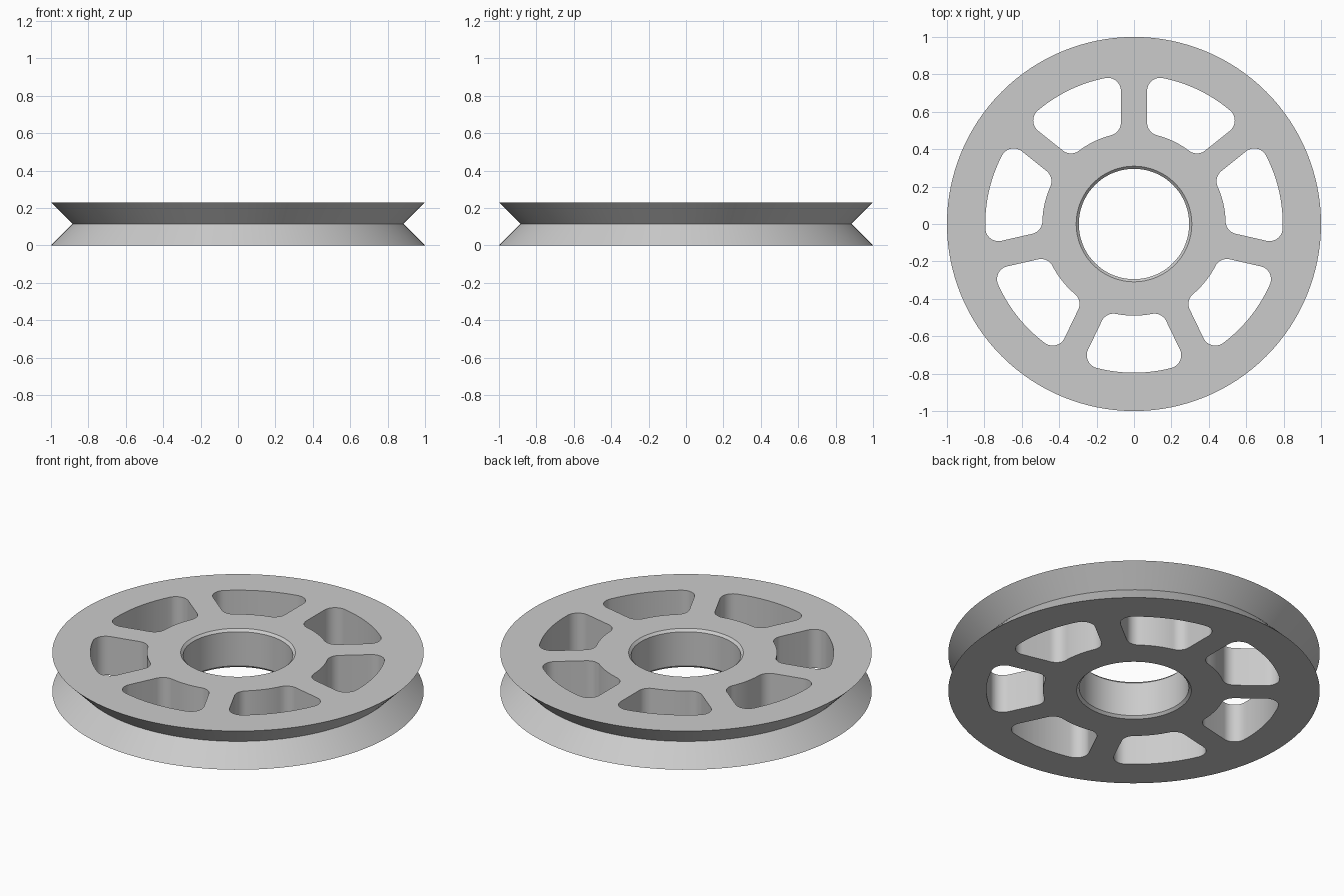
import bpy
import bmesh
from math import sin, cos, tau, sqrt, atan2, radians, pi
from mathutils import Matrix, Vector

HEIGHT = 0.23
SPOKES = 7
SEGMENTS = 128

cube = bpy.data.objects.get("Cube")
if cube:
    bpy.data.objects.remove(cube, do_unlink=True)

grey = bpy.data.materials.new("light grey")
grey.use_nodes = True
colour = (0.6, 0.6, 0.6, 1)
grey.diffuse_color = colour
grey.node_tree.nodes["Principled BSDF"].inputs["Base Color"].default_value = colour


def make_object(name, bm):
    bmesh.ops.recalc_face_normals(bm, faces=bm.faces)
    mesh = bpy.data.meshes.new(name)
    bm.to_mesh(mesh)
    bm.free()
    mesh.materials.append(grey)
    obj = bpy.data.objects.new(name, mesh)
    bpy.context.collection.objects.link(obj)
    return obj


def lathe(name, profile):
    """Revolve a closed (radius, z) profile around the z axis."""
    bm = bmesh.new()
    rings = [[bm.verts.new((r * cos(tau * i / SEGMENTS), r * sin(tau * i / SEGMENTS), z))
              for i in range(SEGMENTS)] for r, z in profile]
    for k, ring in enumerate(rings):
        above = rings[(k + 1) % len(rings)]
        for i in range(SEGMENTS):
            j = (i + 1) % SEGMENTS
            bm.faces.new((ring[i], ring[j], above[j], above[i]))
    return make_object(name, bm)


def arc(centre, radius, start, end, steps):
    return [centre + radius * Vector((cos(a), sin(a)))
            for a in (start + (end - start) * i / steps for i in range(steps + 1))]


def window_outline(inner, outer, half_spoke, fillet):
    """Rounded opening centred on +x, between two parallel-sided spokes."""
    half = pi / SPOKES
    offset = half_spoke + fillet

    def fillet_centre(dist):
        along = sqrt(dist * dist - offset * offset)
        return Matrix.Rotation(half, 2) @ Vector((along, -offset))

    c_out = fillet_centre(outer - fillet)
    c_in = fillet_centre(inner + fillet)
    a_out, a_in = atan2(c_out.y, c_out.x), atan2(c_in.y, c_in.x)
    side = half + pi / 2
    upper = arc(Vector((0, 0)), outer, 0, a_out, 10)
    upper += arc(c_out, fillet, a_out, side, 10)[1:]
    upper += arc(c_in, fillet, side, a_in + pi, 10)
    upper += arc(Vector((0, 0)), inner, a_in, 0, 8)[1:]
    lower = [Vector((p.x, -p.y)) for p in reversed(upper[1:-1])]
    return upper + lower


# Wheel body with a V groove around the rim and a chamfered bore
bore, chamfer = 0.295, 0.014
wheel = lathe("pulley_wheel", [
    (bore + chamfer, 0), (1, 0), (0.885, HEIGHT / 2), (1, HEIGHT),
    (bore + chamfer, HEIGHT), (bore, HEIGHT - chamfer), (bore, chamfer)])

# Seven window cutters
bm = bmesh.new()
outline = window_outline(0.49, 0.795, 0.07, 0.07)
for k in range(SPOKES):
    turn = Matrix.Rotation(-pi / 2 + k * tau / SPOKES, 2)
    face = bm.faces.new([bm.verts.new((*(turn @ p), -0.1)) for p in outline])
    extruded = bmesh.ops.extrude_face_region(bm, geom=[face])["geom"]
    top = [v for v in extruded if isinstance(v, bmesh.types.BMVert)]
    bmesh.ops.translate(bm, verts=top, vec=(0, 0, HEIGHT + 0.2))
cutter = make_object("window_cutter", bm)
cutter.hide_render = True

# Cut the windows and remove the cutter
cut = wheel.modifiers.new("windows", "BOOLEAN")
cut.operation = "DIFFERENCE"
cut.solver = "EXACT"
cut.object = cutter
bpy.ops.object.select_all(action="DESELECT")
bpy.context.view_layer.objects.active = wheel
wheel.select_set(True)
bpy.ops.object.modifier_apply(modifier=cut.name)
bpy.data.objects.remove(cutter, do_unlink=True)
bpy.ops.object.shade_smooth_by_angle(angle=radians(30))
